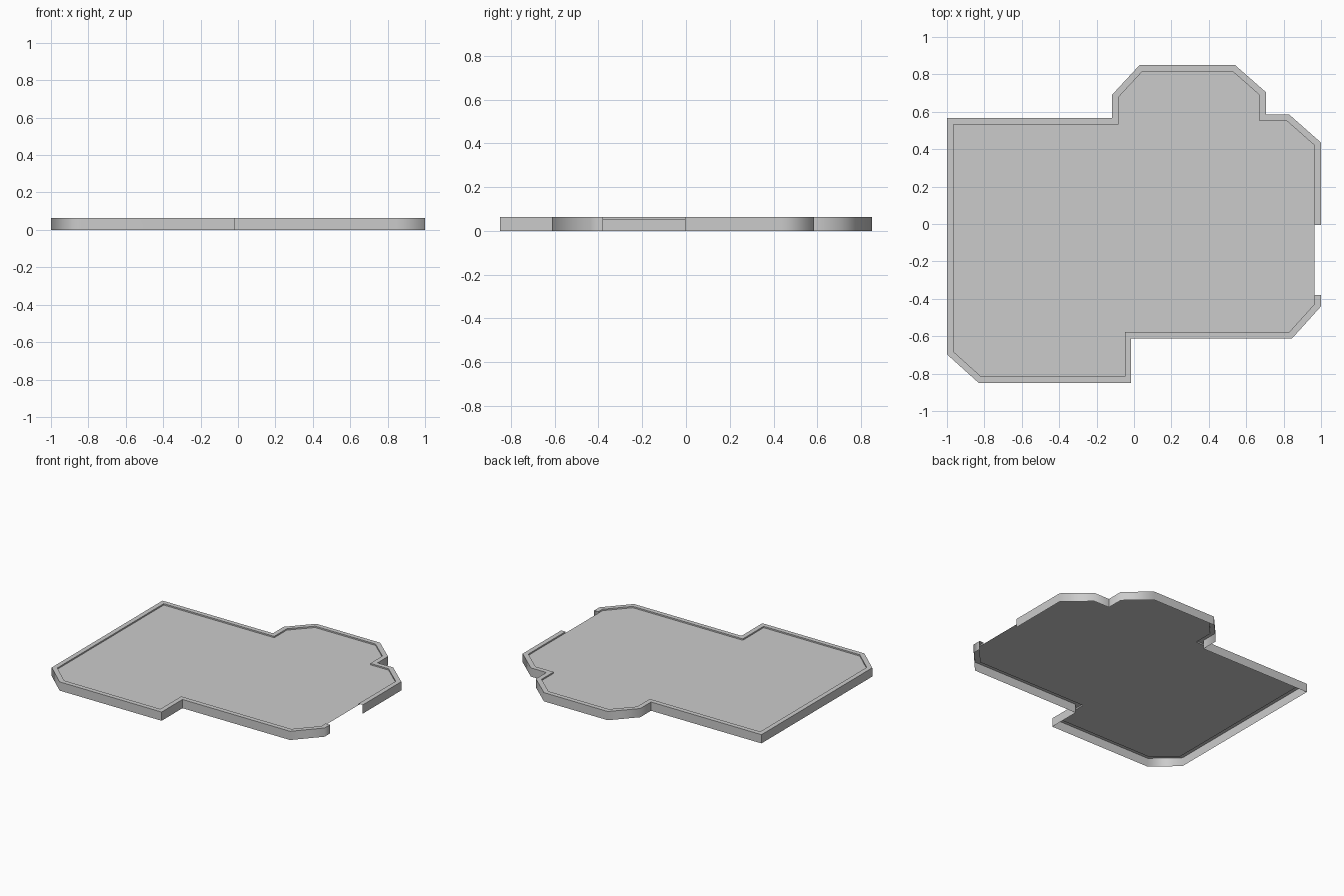
import bpy
import bmesh
import math
from mathutils import Vector

cube = bpy.data.objects.get("Cube")
if cube:
    bpy.data.objects.remove(cube, do_unlink=True)

HEIGHT, FLOOR_Z, RIM = 0.063, 0.053, 0.034

grey = bpy.data.materials.new("plain grey")
grey.use_nodes = True
colour = (0.6, 0.6, 0.6, 1)
grey.diffuse_color = colour
grey.node_tree.nodes["Principled BSDF"].inputs["Base Color"].default_value = colour

# Outer outline, counterclockwise, open at the doorway on the +x side
outline = [Vector(p) for p in [
    (1, -0.005), (1, 0.435), (0.83, 0.585), (0.705, 0.585), (0.705, 0.705),
    (0.54, 0.85), (0.03, 0.85), (-0.118, 0.69), (-0.118, 0.567), (-1, 0.567),
    (-1, -0.697), (-0.83, -0.85), (-0.015, -0.85), (-0.015, -0.612),
    (0.845, -0.612), (1, -0.44), (1, -0.38)]]


def inset(path, width):
    """Offset an open path to its left with mitred corners."""
    normals = []
    for a, b in zip(path, path[1:]):
        d = (b - a).normalized()
        normals.append(Vector((-d.y, d.x)))
    result = []
    for i, p in enumerate(path):
        n1 = normals[max(i - 1, 0)]
        n2 = normals[min(i, len(normals) - 1)]
        result.append(p + (n1 + n2) * width / (1 + n1.dot(n2)))
    return result


def finish(bm, name):
    mesh = bpy.data.meshes.new(name)
    bm.to_mesh(mesh)
    bm.free()
    mesh.materials.append(grey)
    obj = bpy.data.objects.new(name, mesh)
    bpy.context.collection.objects.link(obj)
    return obj


inner = inset(outline, RIM)

# Perimeter wall: outer skirt, flat rim and short inner lip
bm = bmesh.new()
rows = [[bm.verts.new((p.x, p.y, z)) for p in path]
        for path, z in ((outline, 0), (outline, HEIGHT), (inner, HEIGHT), (inner, FLOOR_Z))]
for low, high in zip(rows, rows[1:]):
    for i in range(len(outline) - 1):
        bm.faces.new((low[i], low[i + 1], high[i + 1], high[i]))
wall = finish(bm, "perimeter_wall")

# Softly shaded chamfers between flat long walls
bpy.ops.object.select_all(action='DESELECT')
wall.select_set(True)
bpy.context.view_layer.objects.active = wall
bpy.ops.object.shade_smooth_by_angle(angle=math.radians(60))
weighted = wall.modifiers.new("weighted_normals", 'WEIGHTED_NORMAL')
weighted.keep_sharp = True
weighted.weight = 90

# Thin floor spanning the inner outline and the doorway
bm = bmesh.new()
bm.faces.new([bm.verts.new((p.x, p.y, FLOOR_Z)) for p in inner])
finish(bm, "floor_panel")
